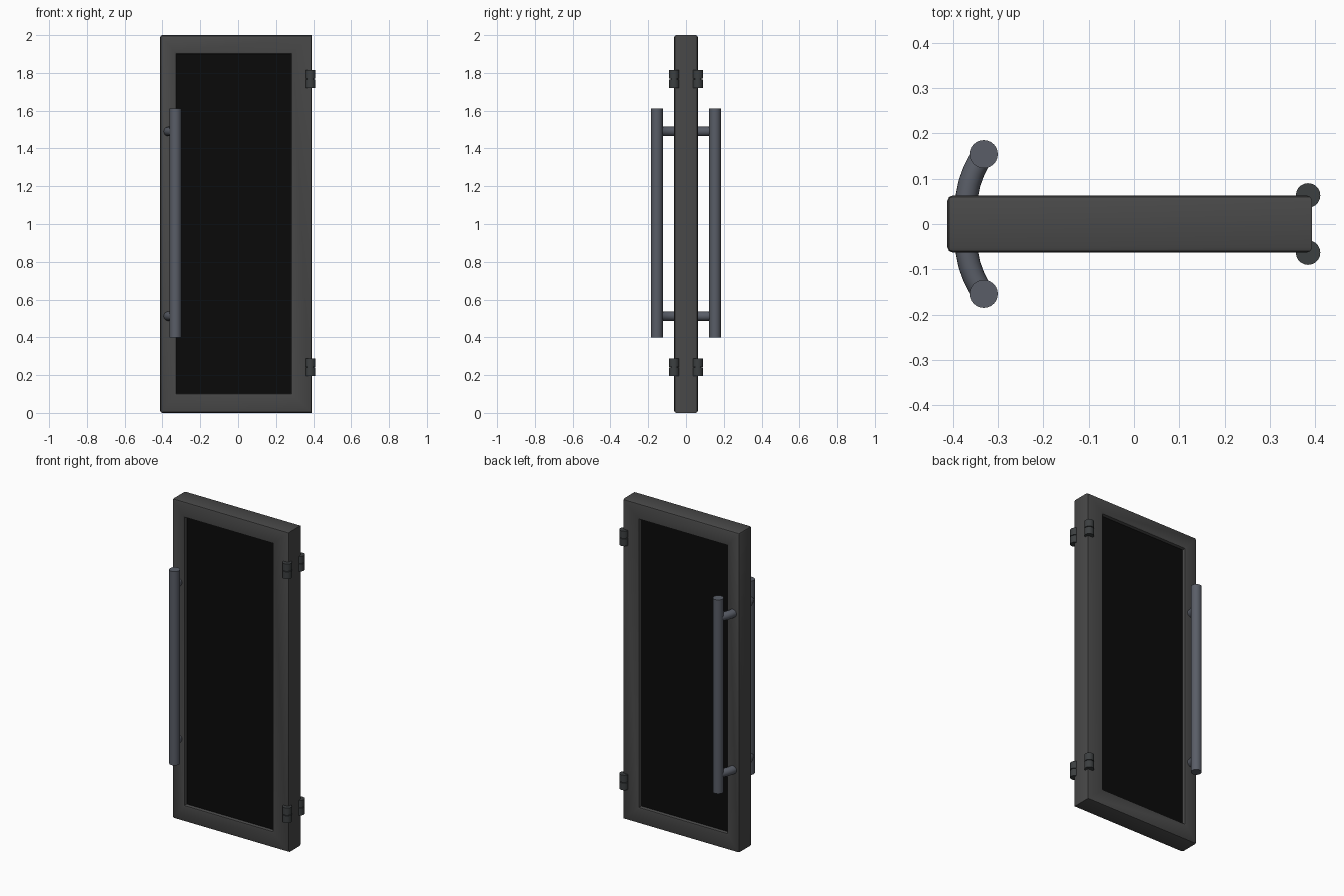
import bpy, bmesh, math
from mathutils import Vector

if "Cube" in bpy.data.objects:
    bpy.data.objects.remove(bpy.data.objects["Cube"])


def material(name, rgb):
    m = bpy.data.materials.new(name)
    m.diffuse_color = (*rgb, 1)
    m.use_nodes = True
    m.node_tree.nodes["Principled BSDF"].inputs["Base Color"].default_value = m.diffuse_color
    return m


FRAME = material("dark_frame", (0.065, 0.065, 0.065))
GLASS = material("black_glass", (0.003, 0.003, 0.003))
METAL = material("handle_metal", (0.10, 0.11, 0.135))
HINGE = material("hinge_metal", (0.045, 0.05, 0.052))


def finish(bm, name, mat):
    bmesh.ops.recalc_face_normals(bm, faces=bm.faces)
    me = bpy.data.meshes.new(name)
    bm.to_mesh(me)
    bm.free()
    me.materials.append(mat)
    ob = bpy.data.objects.new(name, me)
    bpy.context.collection.objects.link(ob)
    bpy.ops.object.select_all(action='DESELECT')
    ob.select_set(True)
    bpy.context.view_layer.objects.active = ob
    bpy.ops.object.shade_smooth_by_angle(angle=math.radians(35))
    return ob


def tube(bm, path, radius, sides=20):
    """Capped round tube along a list of points."""
    path = [Vector(p) for p in path]
    rings = []
    for i, p in enumerate(path):
        t = (path[min(i + 1, len(path) - 1)] - path[max(i - 1, 0)]).normalized()
        u = t.cross(Vector((0, 0, 1)) if abs(t.z) < 0.9 else Vector((1, 0, 0))).normalized()
        v = t.cross(u)
        rings.append([bm.verts.new(p + radius * (math.cos(a) * u + math.sin(a) * v))
                      for a in (2 * math.pi * k / sides for k in range(sides))])
    for a, b in zip(rings, rings[1:]):
        for k in range(sides):
            n = (k + 1) % sides
            bm.faces.new((a[k], a[n], b[n], b[k]))
    bm.faces.new(rings[0])
    bm.faces.new(rings[-1])


def box(bm, x0, x1, y0, y1, z0, z1):
    vs = bmesh.ops.create_cube(bm, size=1)['verts']
    for v in vs:
        v.co = (x1 if v.co.x > 0 else x0, y1 if v.co.y > 0 else y0, z1 if v.co.z > 0 else z0)


# door frame: ring with an opening, softened edges
X0, X1, D = -0.412, 0.393, 0.063
outer = [(X0, 0), (X1, 0), (X1, 2), (X0, 2)]
inner = [(-0.325, 0.103), (0.279, 0.103), (0.279, 1.9), (-0.325, 1.9)]
bm = bmesh.new()
loops = [[bm.verts.new((x, y, z)) for x, z in pts]
         for pts, y in ((outer, -D), (inner, -D), (inner, D), (outer, D))]
for i in range(4):
    a, b = loops[i], loops[(i + 1) % 4]
    for k in range(4):
        n = (k + 1) % 4
        bm.faces.new((a[k], a[n], b[n], b[k]))
bmesh.ops.recalc_face_normals(bm, faces=bm.faces)
edges = []
for e in bm.edges:
    a, b = (v.co for v in e.verts)
    along_y = abs(a.y - b.y) > 0.01
    if e.calc_face_angle() > 0.5 and not along_y:
        edges.append(e)
    elif along_y and a.x == b.x and abs(a.x - X0) < 1e-4:
        edges.append(e)
bmesh.ops.bevel(bm, geom=edges, offset=0.012, segments=2, profile=0.5, affect='EDGES')
finish(bm, "door_frame", FRAME)

# recessed glass pane
bm = bmesh.new()
box(bm, -0.335, 0.289, -0.042, 0.042, 0.093, 1.91)
finish(bm, "glass_pane", GLASS)

for side, s in (("front", -1), ("back", 1)):
    # long pull bar with two curved standoffs
    bm = bmesh.new()
    tube(bm, [(-0.331, s * 0.154, 0.4), (-0.331, s * 0.154, 1.612)], 0.031, 24)
    finish(bm, side + "_handle_bar", METAL)
    for label, z in (("lower", 0.512), ("upper", 1.49)):
        bm = bmesh.new()
        tube(bm, [(-0.371, s * 0.045, z), (-0.368, s * 0.066, z), (-0.363, s * 0.09, z),
                  (-0.354, s * 0.115, z), (-0.343, s * 0.137, z), (-0.331, s * 0.156, z)], 0.025)
        finish(bm, f"{side}_{label}_standoff", METAL)

    # hinges: two knuckles on a pin
    for label, z in (("lower", 0.241), ("upper", 1.767)):
        bm = bmesh.new()
        c = (0.384, s * 0.063)
        tube(bm, [(*c, z - 0.047), (*c, z - 0.002)], 0.027)
        tube(bm, [(*c, z + 0.002), (*c, z + 0.047)], 0.027)
        tube(bm, [(*c, z - 0.03), (*c, z + 0.03)], 0.02)
        finish(bm, f"{side}_{label}_hinge", HINGE)
